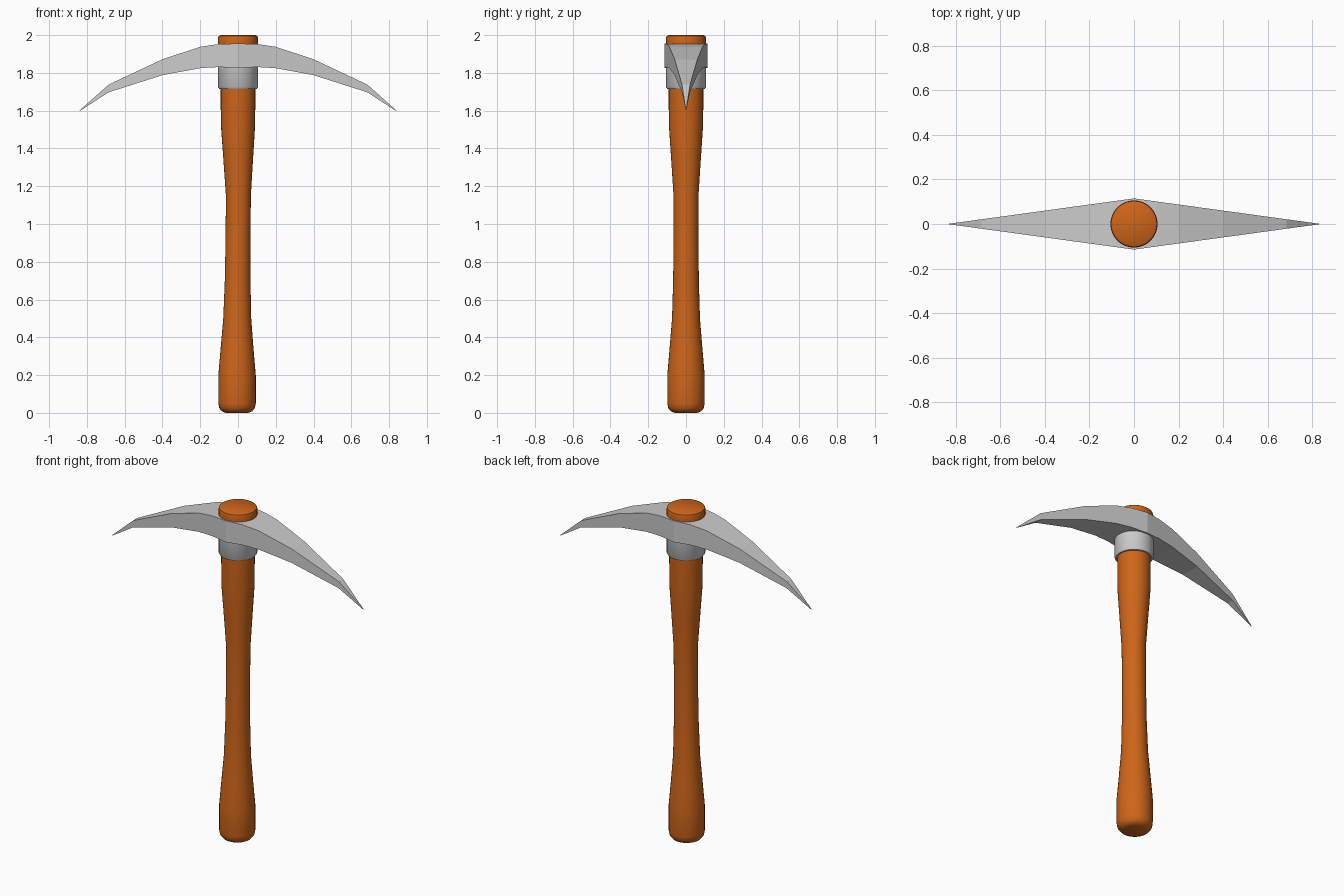
import bpy, bmesh, math

if "Cube" in bpy.data.objects:
    bpy.data.objects.remove(bpy.data.objects["Cube"])

SEGMENTS = 32

wood = bpy.data.materials.new("orange_wood")
wood.diffuse_color = (0.62, 0.13, 0.01, 1)
wood.use_nodes = True
wood.node_tree.nodes["Principled BSDF"].inputs["Base Color"].default_value = wood.diffuse_color


def finish(name, bm, mat=None, angle=None):
    bmesh.ops.recalc_face_normals(bm, faces=bm.faces[:])
    mesh = bpy.data.meshes.new(name)
    bm.to_mesh(mesh)
    bm.free()
    ob = bpy.data.objects.new(name, mesh)
    bpy.context.collection.objects.link(ob)
    if mat:
        mesh.materials.append(mat)
    if angle:
        bpy.ops.object.select_all(action='DESELECT')
        ob.select_set(True)
        bpy.context.view_layer.objects.active = ob
        bpy.ops.object.shade_smooth_by_angle(angle=math.radians(angle))
    return ob


def skin(rings, bm):
    """Bridge consecutive closed rings of points and cap both ends."""
    loops = [[bm.verts.new(p) for p in ring] for ring in rings]
    n = len(loops[0])
    for a, b in zip(loops, loops[1:]):
        for i in range(n):
            j = (i + 1) % n
            bm.faces.new((a[i], a[j], b[j], b[i]))
    bm.faces.new(loops[0])
    bm.faces.new(loops[-1])
    bmesh.ops.remove_doubles(bm, verts=bm.verts[:], dist=1e-5)


def turned(name, profile, mat=None):
    """Lathe of (radius, z, x offset) points about the z axis."""
    bm = bmesh.new()
    turn = [2 * math.pi * i / SEGMENTS for i in range(SEGMENTS)]
    skin([[(dx + r * math.cos(t), r * math.sin(t), z) for t in turn]
          for r, z, dx in profile], bm)
    return finish(name, bm, mat, 35)


# waisted handle with a rounded butt
turned("handle", [
    (0.060, 0.000, -0.005), (0.080, 0.008, -0.005), (0.094, 0.025, -0.005),
    (0.099, 0.050, -0.005), (0.099, 0.200, -0.005), (0.087, 0.340, -0.005),
    (0.074, 0.500, -0.004), (0.068, 0.700, -0.002), (0.066, 0.900, 0.0),
    (0.066, 1.150, 0.002), (0.079, 1.350, 0.001), (0.091, 1.530, 0.0),
    (0.092, 1.760, 0.0)], wood)

# metal collar below the head
turned("collar", [
    (0.090, 1.715, 0), (0.100, 1.716, 0), (0.106, 1.725, 0),
    (0.106, 1.900, 0)])

# wooden end of the handle above the head
turned("handle_cap", [
    (0.098, 1.900, 0), (0.106, 1.920, 0), (0.106, 1.985, 0),
    (0.103, 1.994, 0), (0.094, 2.000, 0)], wood)

# curved double-pointed head: x, top z, bottom z, tapering evenly in width
half = [(0.0, 1.955, 1.826), (0.10, 1.953, 1.831), (0.20, 1.938, 1.825),
        (0.40, 1.872, 1.788), (0.685, 1.738, 1.697), (0.838, 1.602, 1.598)]
stations = [(-x, t, b) for x, t, b in reversed(half[1:])] + half
rings = []
for x, top, bottom in stations:
    w = 0.115 * (1 - abs(x) / 0.84)
    rings.append([(x, -w, bottom), (x, w, bottom), (x, w, top), (x, -w, top)])
bm = bmesh.new()
skin(rings, bm)
finish("pick_head", bm)
